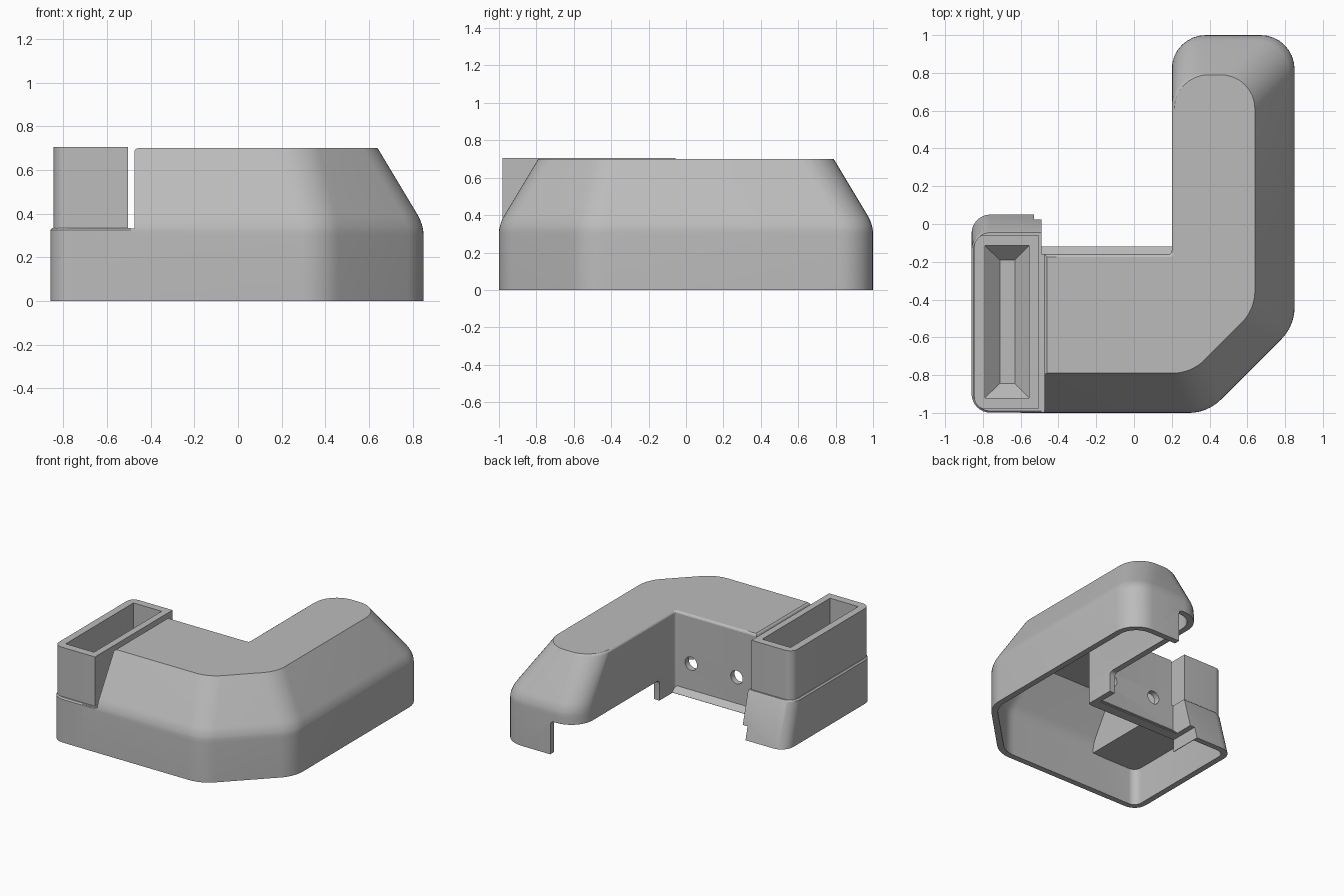
import bpy, bmesh, math
from mathutils import Vector

cube = bpy.data.objects.get("Cube")
if cube:
    bpy.data.objects.remove(cube, do_unlink=True)

grey = bpy.data.materials.new("plain grey")
grey.use_nodes = True
grey.diffuse_color = (0.5, 0.5, 0.5, 1)
grey.node_tree.nodes["Principled BSDF"].inputs["Base Color"].default_value = (0.5, 0.5, 0.5, 1)

WALL = 0.045


def rounded(corners, steps=8):
    """Outline with an arc of radius r at each (x, y, r) corner."""
    out = []
    for i, (x, y, r) in enumerate(corners):
        p = Vector((x, y))
        if r == 0:
            out.append(p)
            continue
        u = (Vector(corners[i - 1][:2]) - p).normalized()
        v = (Vector(corners[(i + 1) % len(corners)][:2]) - p).normalized()
        half = u.angle(v) / 2
        centre = p + (u + v).normalized() * r / math.sin(half)
        a = p + u * r / math.tan(half) - centre
        b = p + v * r / math.tan(half) - centre
        sweep = a.angle(b)
        for k in range(steps + 1):
            f = k / steps
            arc = (a * math.sin((1 - f) * sweep) + b * math.sin(f * sweep)) / math.sin(sweep)
            out.append(centre + arc)
    return out


def loft(name, layers):
    """Closed solid through (z, outline) layers."""
    bm = bmesh.new()
    rings = [[bm.verts.new((p[0], p[1], z)) for p in outline] for z, outline in layers]
    for low, high in zip(rings, rings[1:]):
        for i in range(len(low)):
            j = (i + 1) % len(low)
            bm.faces.new((low[i], low[j], high[j], high[i]))
    bm.faces.new(rings[0][::-1])
    bm.faces.new(rings[-1])
    bmesh.ops.recalc_face_normals(bm, faces=bm.faces)
    mesh = bpy.data.meshes.new(name)
    bm.to_mesh(mesh)
    bm.free()
    obj = bpy.data.objects.new(name, mesh)
    bpy.context.collection.objects.link(obj)
    mesh.materials.append(grey)
    return obj


def rect(x0, x1, y0, y1, r_left=0.0):
    return rounded([(x0, y0, r_left), (x1, y0, 0), (x1, y1, 0), (x0, y1, r_left)])


def block(name, x0, x1, y0, y1, z0, z1):
    outline = rect(x0, x1, y0, y1)
    return loft(name, [(z0, outline), (z1, outline)])


def combine(target, tool, operation):
    mod = target.modifiers.new(operation, 'BOOLEAN')
    mod.operation = operation
    mod.solver = 'EXACT'
    mod.object = tool
    bpy.context.view_layer.objects.active = target
    bpy.ops.object.modifier_apply(modifier=mod.name)
    bpy.data.objects.remove(tool, do_unlink=True)


def elbow(d, e, left, r):
    """Elbow outline: sloped sides inset by d, upright sides by e."""
    c = 1.39 - d * math.sqrt(2)
    right, front, end = 0.85 - d, -1 + d, 1 - d
    return rounded([(left, front, 0), (c + front, front, r + 0.06), (right, right - c, r + 0.06),
                    (right, end, r), (0.2 + e, end, r), (0.2 + e, -0.16 - e, 0.02),
                    (left, -0.16 - e, 0)])


def slope(z):
    """Inset of the sloped sides at height z, with a soft bend."""
    if z <= 0.30:
        return 0.0
    if z < 0.40:
        return 3.0 * (z - 0.30) ** 2
    return 0.6 * (z - 0.35)


# Elbow cover, with a low shoulder reaching under the socket
STEP = 0.333
heights = [0, 0.30, 0.32, STEP - 0.002, STEP, 0.35, 0.37, 0.385, 0.40, 0.685, 0.693, 0.70]
lips = {0.693: 0.004, 0.70: 0.014}
cover = loft("elbow_cover", [
    (z, elbow(slope(z), lips.get(z, 0), -0.6 if z < STEP else -0.475 + lips.get(z, 0), 0.18))
    for z in heights])

# Socket base, its back face leaning outwards
base = loft("socket_base", [
    (0, rect(-0.86, -0.49, -0.999, 0.05, 0.1)),
    (0.325, rect(-0.86, -0.49, -0.999, -0.037, 0.1)),
    (0.335, rect(-0.85, -0.491, -0.99, -0.045, 0.09))])
combine(cover, base, 'UNION')

# Hollow inside, open at the bottom
CEILING = 0.28
cavity = loft("cavity", [
    (z, elbow(slope(z) + WALL, WALL, -0.6 if z < CEILING + 0.003 else -0.475 + WALL, 0.14))
    for z in (-0.05, CEILING, CEILING + 0.005, 0.32, 0.35, 0.375, 0.40, 0.655)])
base_cavity = loft("base_cavity", [
    (-0.05, rect(-0.86 + WALL, -0.49 - WALL, -0.956, 0.02, 0.06)),
    (CEILING + 0.002, rect(-0.86 + WALL, -0.49 - WALL, -0.956, -0.07, 0.06))])
combine(cover, cavity, 'DIFFERENCE')
combine(cover, base_cavity, 'DIFFERENCE')

# Sloped flange along the inner wall
flange = block("flange", -0.51, 0.22, -0.19, -0.12, 0.05, 0.14)
for v in flange.data.vertices:
    if v.co.z > 0.1 and v.co.y > -0.15:
        v.co.y = -0.162
    elif v.co.y > -0.15:
        v.co.z = 0.1
combine(cover, flange, 'UNION')

# Clearances under the inner walls
combine(cover, block("wall_clearance", -0.53, 0.3, -0.3, 0.15, -0.1, 0.095), 'DIFFERENCE')
notch = block("arm_clearance", 0.1, 0.43, 0.03, 1.1, -0.1, 0.25)
bevel = notch.modifiers.new("round", 'BEVEL')
bevel.width, bevel.segments = 0.03, 4
combine(cover, notch, 'DIFFERENCE')

# Screw holes in the inner wall
for x in (0.07, -0.31):
    bpy.ops.mesh.primitive_cylinder_add(vertices=32, radius=0.05, depth=0.2,
                                        location=(x, -0.18, 0.335), rotation=(math.pi / 2, 0, 0))
    combine(cover, bpy.context.object, 'DIFFERENCE')

# Socket with a tapered floor
socket = loft("socket", [(z, rect(-0.845, -0.505, -0.98, -0.057, 0.06)) for z in (0.32, 0.705)])
funnel = loft("funnel", [
    (0.34, rect(-0.71, -0.63, -0.845, -0.19)),
    (0.42, rect(-0.79, -0.555, -0.92, -0.115)),
    (0.75, rect(-0.79, -0.555, -0.92, -0.115))])
combine(socket, funnel, 'DIFFERENCE')

for obj in (cover, socket):
    bpy.ops.object.select_all(action='DESELECT')
    obj.select_set(True)
    bpy.context.view_layer.objects.active = obj
    bpy.ops.object.shade_smooth_by_angle(angle=math.radians(25))
